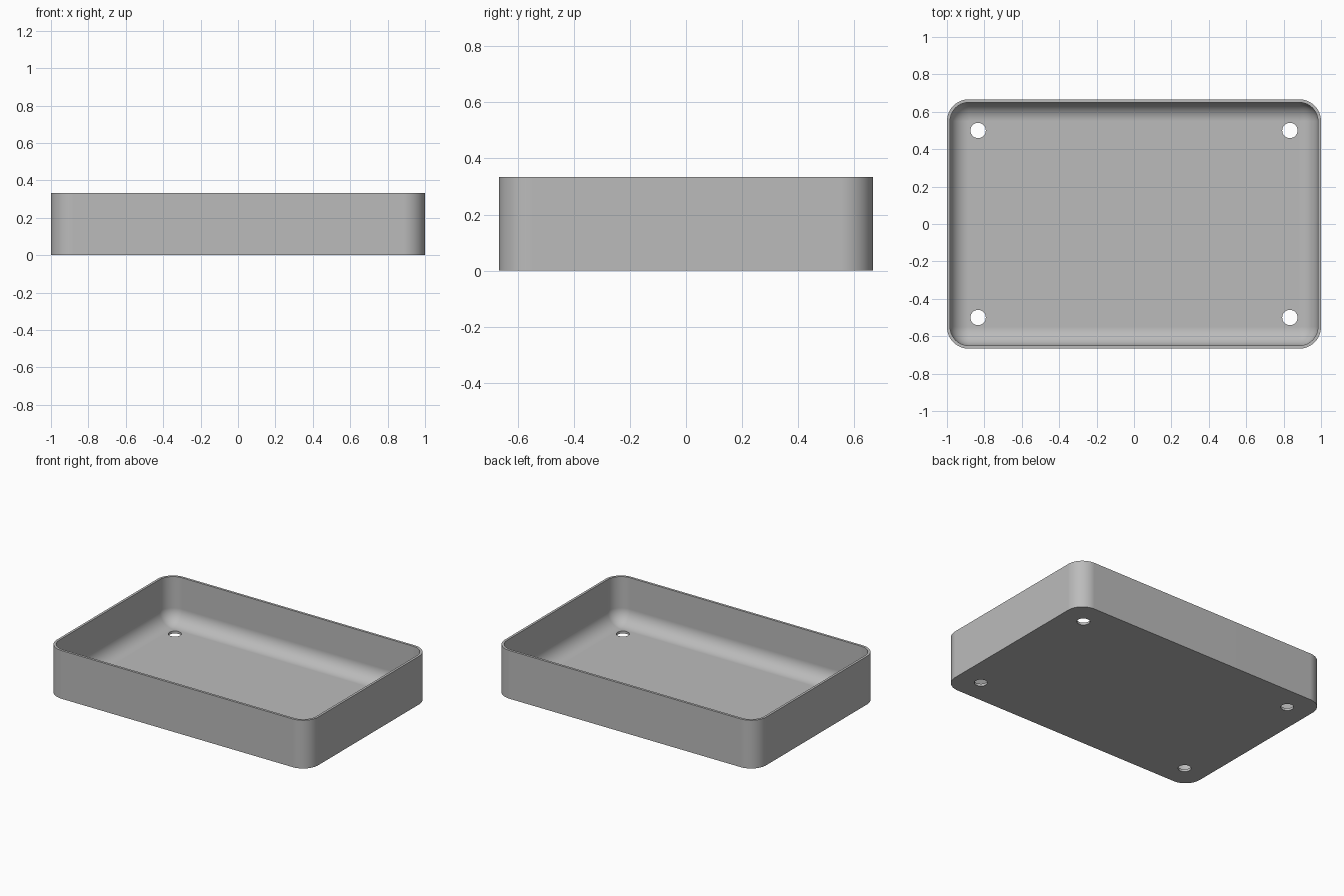
import bpy, bmesh, math

cube = bpy.data.objects.get("Cube")
if cube:
    bpy.data.objects.remove(cube, do_unlink=True)

HALF_X, HALF_Y, HEIGHT = 1.0, 2 / 3, 1 / 3
WALL, FLOOR, FILLET = 1 / 60, 1 / 60, 0.1
CORNER = FILLET + WALL
SEG = 14

grey = bpy.data.materials.new("plain_grey")
grey.use_nodes = True
colour = (0.5, 0.5, 0.5, 1)
grey.diffuse_color = colour
grey.node_tree.nodes["Principled BSDF"].inputs["Base Color"].default_value = colour


def ring(bm, inset, z):
    """Rounded rectangle, shrunk by inset, at height z."""
    r = max(CORNER - inset, 0)
    verts = []
    for k, (sx, sy) in enumerate([(1, 1), (-1, 1), (-1, -1), (1, -1)]):
        for i in range(SEG + 1):
            a = math.pi / 2 * (k + i / SEG)
            verts.append(bm.verts.new((sx * (HALF_X - inset - r) + r * math.cos(a),
                                       sy * (HALF_Y - inset - r) + r * math.sin(a), z)))
    return verts


# Tray shell: outer wall, rim, inner wall, rounded inner foot, floor
profile = [(0, 0), (0, HEIGHT), (WALL, HEIGHT)]
for i in range(SEG + 1):
    a = math.pi / 2 * i / SEG
    profile.append((WALL + FILLET * (1 - math.cos(a)), FLOOR + FILLET * (1 - math.sin(a))))
bm = bmesh.new()
rings = [ring(bm, *p) for p in profile]
for lower, upper in zip(rings, rings[1:]):
    for i in range(len(lower)):
        j = (i + 1) % len(lower)
        bm.faces.new((lower[i], lower[j], upper[j], upper[i]))
bm.faces.new(rings[0])
bm.faces.new(rings[-1])
bmesh.ops.remove_doubles(bm, verts=bm.verts, dist=1e-5)
bmesh.ops.recalc_face_normals(bm, faces=bm.faces)
mesh = bpy.data.meshes.new("tray")
bm.to_mesh(mesh)
bm.free()
tray = bpy.data.objects.new("tray", mesh)
bpy.context.collection.objects.link(tray)
mesh.materials.append(grey)

# Four mounting holes through the floor
bpy.ops.object.select_all(action="DESELECT")
bpy.context.view_layer.objects.active = tray
tray.select_set(True)
for sx in (-1, 1):
    for sy in (-1, 1):
        bpy.ops.mesh.primitive_cylinder_add(vertices=32, radius=0.041, depth=0.2,
                                            location=(sx * 5 / 6, sy * 0.5, 0))
        cutter = bpy.context.object
        cutter.hide_render = True
        cutter.data.materials.append(grey)
        bpy.context.view_layer.objects.active = tray
        cut = tray.modifiers.new("hole", "BOOLEAN")
        cut.operation, cut.solver, cut.object = "DIFFERENCE", "EXACT", cutter
        bpy.ops.object.modifier_apply(modifier=cut.name)
        bpy.data.objects.remove(cutter, do_unlink=True)

# Smooth curves with crisp edges and flat large faces
tray.select_set(True)
bpy.ops.object.shade_smooth_by_angle(angle=math.radians(30))
weighted = tray.modifiers.new("flat_faces", "WEIGHTED_NORMAL")
weighted.keep_sharp = True
